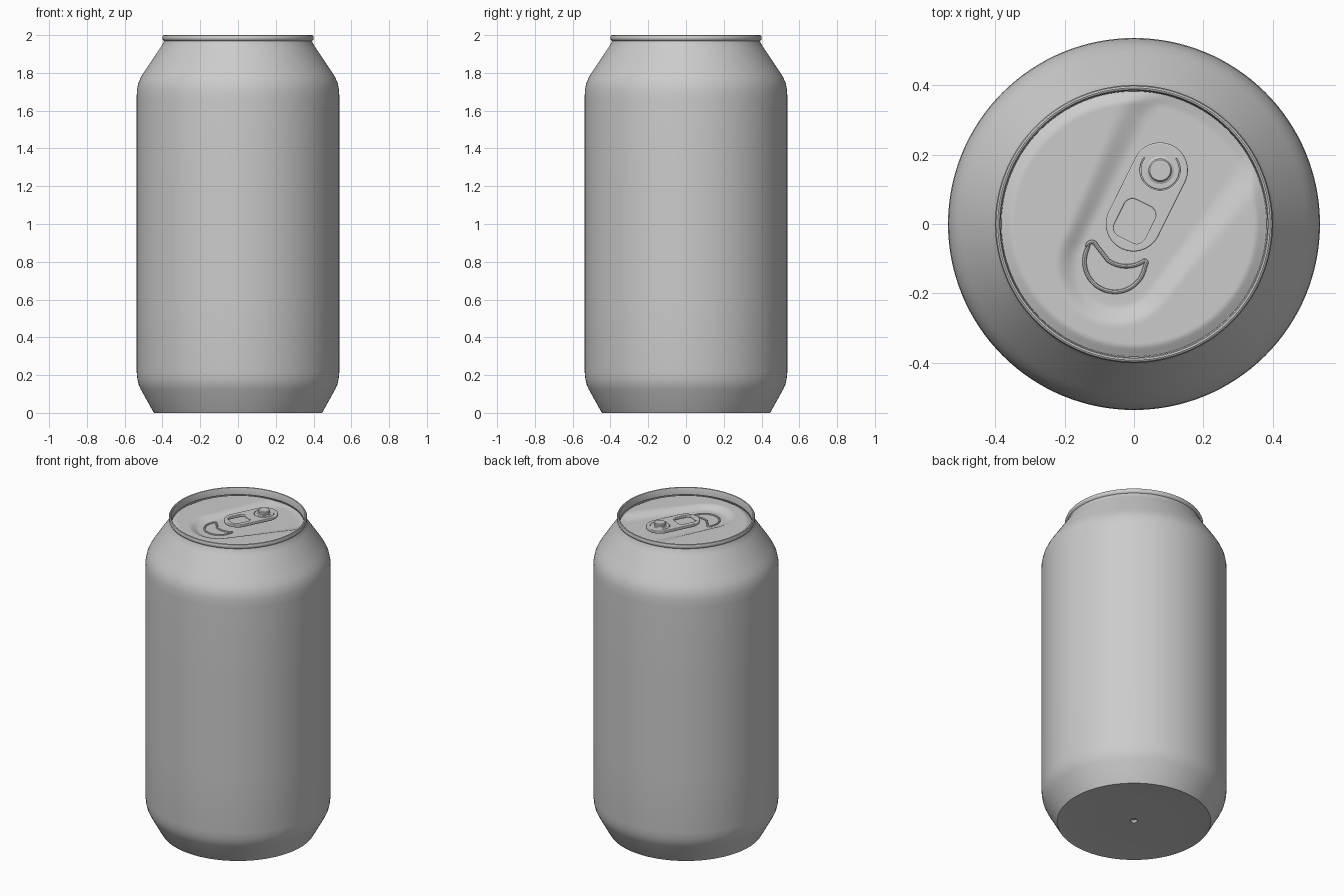
import bpy, bmesh, math
from mathutils import Vector

if "Cube" in bpy.data.objects:
    bpy.data.objects.remove(bpy.data.objects["Cube"])

metal = bpy.data.materials.new("plain aluminium")
metal.diffuse_color = (0.6, 0.6, 0.6, 1)
metal.use_nodes = True
metal.node_tree.nodes["Principled BSDF"].inputs["Base Color"].default_value = metal.diffuse_color


def finish(ob, angle=35):
    ob.data.materials.clear()
    ob.data.materials.append(metal)
    bpy.ops.object.select_all(action='DESELECT')
    ob.select_set(True)
    bpy.context.view_layer.objects.active = ob
    if ob.type == 'CURVE':
        bpy.ops.object.convert(target='MESH')
    bpy.ops.object.shade_smooth_by_angle(angle=math.radians(angle))
    return ob


def rings(name, rows, n, zfun=None):
    """Surface of revolution; a zero radius makes a pole."""
    bm = bmesh.new()
    prev = None
    for r, z in rows:
        cur = []
        for i in range(n if r > 0 else 1):
            a = 2 * math.pi * i / n
            x, y = r * math.cos(a), r * math.sin(a)
            cur.append(bm.verts.new((x, y, zfun(x, y) if zfun else z)))
        if prev:
            for i in range(n):
                j = (i + 1) % n
                f = [prev[i % len(prev)], prev[j % len(prev)], cur[j % len(cur)], cur[i % len(cur)]]
                bm.faces.new(list(dict.fromkeys(f)))
        prev = cur
    me = bpy.data.meshes.new(name)
    bm.to_mesh(me)
    bm.free()
    ob = bpy.data.objects.new(name, me)
    bpy.context.collection.objects.link(ob)
    return finish(ob)


def curve(name, loops, dim, loc=(0, 0, 0), rot=0, extrude=0, bevel=0.0):
    cu = bpy.data.curves.new(name, 'CURVE')
    cu.dimensions = dim
    cu.fill_mode = 'BOTH' if dim == '2D' else 'FULL'
    cu.extrude, cu.bevel_depth, cu.bevel_resolution = extrude, bevel, 2
    for pts in loops:
        s = cu.splines.new('POLY')
        s.points.add(len(pts) - 1)
        for p, q in zip(s.points, pts):
            p.co = (q[0], q[1], 0, 1)
        s.use_cyclic_u = True
    ob = bpy.data.objects.new(name, cu)
    bpy.context.collection.objects.link(ob)
    ob.location, ob.rotation_euler.z = loc, rot
    return finish(ob)


def arc(cx, cy, r, a0, a1, n=16):
    return [(cx + r * math.cos(math.radians(a0 + (a1 - a0) * i / n)),
             cy + r * math.sin(math.radians(a0 + (a1 - a0) * i / n))) for i in range(n + 1)]


def round_box(cx, cy, w, h, r):
    out = []
    for sx, sy, a in ((1, 1, 0), (-1, 1, 90), (-1, -1, 180), (1, -1, 270)):
        out += arc(cx + sx * (w - r), cy + sy * (h - r), r, a, a + 90, 8)
    return out


# can body: underside dimple, tapered foot, wall, shoulder, rolled rim
rings("can_body", [(0, .02), (.012, .018), (.022, .004), (.05, .004), (.2, .004), (.42, .003), (.445, 0),
                   (.45, .008), (.515, .125), (.526, .15), (.533, .18), (.537, .22),
                   (.537, .6), (.537, 1.2), (.537, 1.66), (.535, 1.71), (.528, 1.745),
                   (.515, 1.775), (.497, 1.805), (.41, 1.935), (.396, 1.957), (.392, 1.97),
                   (.398, 1.974), (.401, 1.98), (.401, 1.99), (.398, 1.997), (.393, 2),
                   (.388, 1.998), (.385, 1.99), (.383, 1.955)], 128)


# lid: pressed panel with a tapering recess around the tab and mouth
def lid_z(x, y):
    a, b = Vector((-.05, -.12)), Vector((.16, .22))
    p, d = Vector((x, y)), Vector((.21, .34))
    t = max(0, min(1, (p - a).dot(d) / d.dot(d)))
    dist = (p - a.lerp(b, t)).length - (.115 + .03 * t)
    s = max(0, min(1, dist / (.06 + .03 * t)))
    edge = max(0, min(1, (.384 - math.hypot(x, y)) / .03))
    return 1.942 + .022 * s * s * (3 - 2 * s) * edge + .006 * (1 - edge)


rings("lid_panel", [(.384 * (1 - i / 48), 0) for i in range(49)], 128, lid_z)

# pull tab with finger hole and C-shaped slot around the rivet
ang = math.radians(63.6)
L, R = .0865, .08
tab = arc(L, 0, R - .004, -90, 90, 24) + arc(-L, 0, R - .004, 90, 270, 24)
slot = arc(L, 0, .062, 75, 335, 32) + arc(L, 0, .052, 335, 75, 32)
hole = round_box(-L + .008, 0, .062, .053, .03)
curve("pull_tab", [tab, slot, hole], '2D', (.037, .078, 1.968), ang, .005, .004)

# rivet holding the tab
rivet = rings("rivet", [(.04, 1.94), (.04, 1.978), (.034, 1.981), (.034, 1.993), (.03, 1.998), (0, 1.998)], 40)
rivet.location = (.0755, .1555, 0)

# scored outline of the mouth: round lower edge, hollow upper edge
mouth = arc(-.055, -.108, .088, 150, 350, 32)
mouth += arc(.03, -.112, .006, 0, 110, 6)
mouth += arc(-.022, -.03, .092, 295, 235, 16)
mouth += arc(-.122, -.066, .014, 20, 165, 8)
curve("mouth_score", [mouth], '3D', (0, 0, 1.943), 0, 0, .006)
